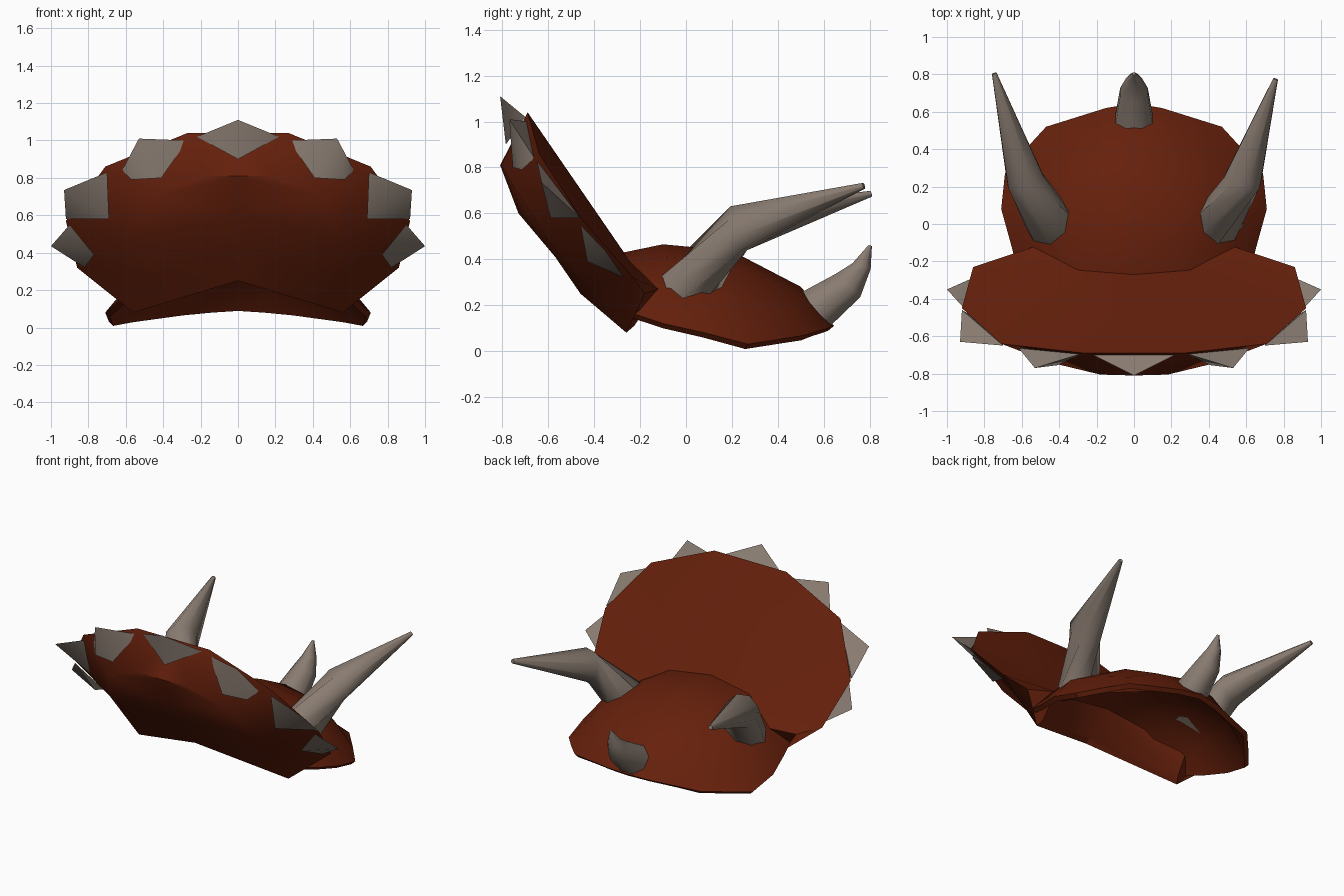
import bpy, bmesh, math
from mathutils import Vector

cube = bpy.data.objects.get("Cube")
if cube:
    bpy.data.objects.remove(cube, do_unlink=True)


def material(name, rgb):
    m = bpy.data.materials.new(name)
    m.use_nodes = True
    m.diffuse_color = (*rgb, 1)
    node = next(n for n in m.node_tree.nodes if n.type == 'BSDF_PRINCIPLED')
    node.inputs["Base Color"].default_value = (*rgb, 1)
    node.inputs["Roughness"].default_value = 0.8
    return m


HIDE = material("rust_red", (0.133, 0.0145, 0.0035))
HORN = material("horn_grey", (0.25, 0.20, 0.165))


def finish(bm, name, mat, mirror=False, thickness=0, angle=35):
    """Turn a bmesh into an object, apply modifiers, then shade it."""
    bmesh.ops.recalc_face_normals(bm, faces=bm.faces)
    if thickness and sum(f.normal.z for f in bm.faces) < 0:
        bmesh.ops.reverse_faces(bm, faces=bm.faces)
    mesh = bpy.data.meshes.new(name)
    bm.to_mesh(mesh)
    bm.free()
    mesh.materials.append(mat)
    ob = bpy.data.objects.new(name, mesh)
    bpy.context.collection.objects.link(ob)
    bpy.ops.object.select_all(action='DESELECT')
    ob.select_set(True)
    bpy.context.view_layer.objects.active = ob
    if mirror:
        ob.modifiers.new("mirror", 'MIRROR').use_clip = True
        bpy.ops.object.modifier_apply(modifier="mirror")
    if thickness:
        shell = ob.modifiers.new("shell", 'SOLIDIFY')
        shell.thickness = thickness
        shell.offset = -1
        bpy.ops.object.modifier_apply(modifier="shell")
    bpy.ops.object.shade_smooth_by_angle(angle=math.radians(angle))


# Head: hollow shell lofted from half arches, rim to crown, rear to nose
arches = [
    [(.62, -.25, .17), (.49, -.25, .28), (.30, -.26, .39), (0, -.27, .43)],
    [(.66, -.10, .12), (.54, -.10, .275), (.30, -.10, .41), (0, -.10, .465)],
    [(.71, .08, .08), (.56, .07, .26), (.30, .06, .40), (0, .06, .45)],
    [(.69, .27, .03), (.52, .25, .22), (.28, .25, .36), (0, .25, .41)],
    [(.58, .40, .05), (.41, .44, .17), (.22, .48, .25), (0, .50, .28)],
    [(.47, .52, .07), (.31, .57, .085), (.15, .62, .10), (0, .645, .11)],
]
bm = bmesh.new()
rows = [[bm.verts.new(p) for p in arch] for arch in arches]
for r, s in zip(rows, rows[1:]):
    for k in range(len(r) - 1):
        bm.faces.new((r[k], r[k + 1], s[k + 1], s[k]))
finish(bm, "head_shell", HIDE, mirror=True, thickness=.033)

# Frill: flat leaning face, domed back; half of it, then mirrored
points = {
    # rim, from the top round to the cheek
    'T': (0, -.69, 1.04), 'A': (.27, -.69, 1.04), 'B': (.71, -.64, .86),
    'C': (.92, -.45, .57), 'D': (.86, -.23, .32), 'M': (.70, -.18, .25),
    'E': (.53, -.12, .27),
    # lower lip, outer then inner
    'F': (.56, -.26, .08), 'G': (0, -.46, .25),
    'H': (.54, -.225, .11), 'N': (0, -.42, .28),
    # where the face runs in under the crown of the head
    'P': (.30, -.245, .39), 'Q': (0, -.25, .40),
    # back spine and the dome beside it
    'S': (0, -.81, .81), 'U': (0, -.73, .60), 'V': (0, -.57, .41),
    'I': (.18, -.805, .81), 'J': (.45, -.74, .70),
    'K': (.55, -.60, .48), 'L': (.45, -.44, .28),
}
panels = ("TAPQ ABP BCP CDP DMEP MFHE EHP HNQP FGNH "
          "TAIS ABJI BCKJ CDLK DMFL SIJU UJKV VKLG LFG")
bm = bmesh.new()
v = {key: bm.verts.new(p) for key, p in points.items()}
for panel in panels.split():
    bm.faces.new([v[key] for key in panel])
finish(bm, "frill", HIDE, mirror=True, angle=40)


# Frill spikes: flat-sided hulls sitting on the rim, outer tip first
def spike(name, pts, side=1):
    bm = bmesh.new()
    for x, y, z in pts:
        bm.verts.new((x * side, y, z))
    bmesh.ops.convex_hull(bm, input=bm.verts)
    finish(bm, name, HORN, angle=50)


spike("crown_spike", [(0, -.81, 1.11), (.22, -.70, 1.02),
                      (-.22, -.70, 1.02), (0, -.785, .90)])
side_spikes = {
    "upper_spike": [(.53, -.77, 1.01), (.27, -.69, 1.0), (.62, -.66, .84),
                    (.41, -.755, .80), (.57, -.715, .79)],
    "middle_spike": [(.93, -.63, .735), (.70, -.65, .83),
                     (.69, -.59, .58), (.92, -.46, .58)],
    "lower_spike": [(1.0, -.35, .435), (.90, -.46, .55),
                    (.77, -.43, .39), (.82, -.27, .32)],
}
for side, label in ((1, "left"), (-1, "right")):
    for name, pts in side_spikes.items():
        spike(f"{label}_{name}", pts, side)


# Horns: tapered tubes through rings of (centre, radius, facing)
def horn(name, path, side=1, sides=8):
    bm = bmesh.new()
    flip = Vector((side, 1, 1))
    rings = []
    for centre, radius, facing in path:
        turn = (Vector(facing) * flip).to_track_quat('Z', 'X')
        ring = []
        for k in range(sides):
            a = math.tau * (k + .5) / sides
            offset = Vector((math.cos(a), math.sin(a), 0)) * radius
            ring.append(bm.verts.new(Vector(centre) * flip + turn @ offset))
        rings.append(ring)
    for r, s in zip(rings, rings[1:]):
        for k in range(sides):
            n = (k + 1) % sides
            bm.faces.new((r[k], r[n], s[n], s[k]))
    bm.faces.new(rings[0])
    bm.faces.new(rings[-1])
    finish(bm, name, HORN, angle=50)


for side, label, tip in ((1, "left", (.757, .775, .72)),
                         (-1, "right", (.747, .805, .685))):
    horn(f"{label}_brow_horn",
         [((.455, .01, .285), .14, (.45, .1, .9)),
          ((.58, .23, .535), .107, (.3, .92, .25)),
          (tip, .014, (.3, .92, .25))], side)

horn("nose_horn", [((0, .56, .18), .107, (0, .7, .75)),
                   ((0, .705, .285), .08, (0, .7, .75)),
                   ((0, .765, .37), .045, (0, .3, .95)),
                   ((0, .803, .46), .008, (0, .3, .95))])
